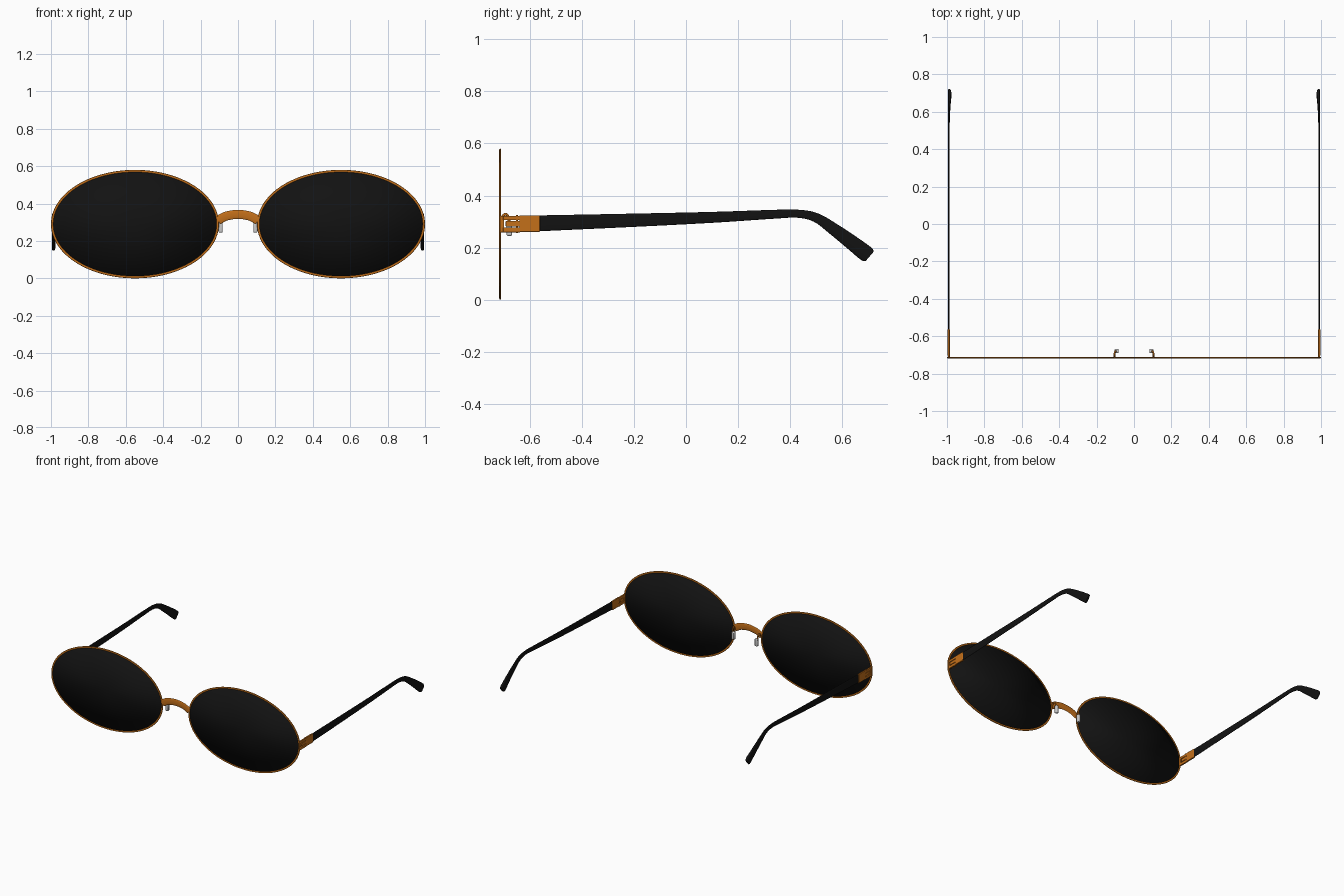
import bpy, bmesh
from math import sin, cos, pi, hypot
from mathutils import Vector

if "Cube" in bpy.data.objects:
    bpy.data.objects.remove(bpy.data.objects["Cube"])


def material(name, rgb):
    m = bpy.data.materials.new(name)
    m.diffuse_color = (*rgb, 1)
    m.use_nodes = True
    m.node_tree.nodes["Principled BSDF"].inputs["Base Color"].default_value = m.diffuse_color
    return m


GOLD = material("bronze_metal", (0.55, 0.16, 0.01))
BLACK = material("black_plastic", (0.006, 0.006, 0.006))
LENS = material("dark_lens", (0.006, 0.006, 0.006))
FRONT_Y = -0.7145
CX, CZ, RX, RZ = 0.551, 0.29, 0.449, 0.29


def finish(name, bm, mat=None, mirror=True, angle=0.6, bevel=0):
    """Turn a bmesh into a smooth-shaded object, mirrored across x = 0."""
    bmesh.ops.recalc_face_normals(bm, faces=bm.faces)
    me = bpy.data.meshes.new(name)
    bm.to_mesh(me)
    bm.free()
    ob = bpy.data.objects.new(name, me)
    bpy.context.collection.objects.link(ob)
    if mat:
        me.materials.append(mat)
    bpy.ops.object.select_all(action='DESELECT')
    ob.select_set(True)
    bpy.context.view_layer.objects.active = ob
    if angle is None:
        bpy.ops.object.shade_smooth()
    else:
        bpy.ops.object.shade_smooth_by_angle(angle=angle)
    if bevel:
        b = ob.modifiers.new("bevel", 'BEVEL')
        b.width, b.segments = bevel, 2
    if mirror:
        ob.modifiers.new("mirror", 'MIRROR')
    return ob


def loft(sections, closed=False):
    """Skin a list of cross-section loops."""
    bm = bmesh.new()
    loops = [[bm.verts.new(p) for p in s] for s in sections]
    n, m = len(loops), len(loops[0])
    for i in range(n if closed else n - 1):
        a, b = loops[i], loops[(i + 1) % n]
        for j in range(m):
            k = (j + 1) % m
            bm.faces.new((a[j], a[k], b[k], b[j]))
    if not closed:
        bm.faces.new(loops[0])
        bm.faces.new(loops[-1])
    return bm


def oval(c, u, v, n=12, power=1.0):
    """Superellipse section around c; power < 1 squares it off."""
    def f(t):
        return (abs(t) ** power) * (1 if t > 0 else -1)
    return [Vector(c) + Vector(u) * f(cos(2 * pi * i / n)) + Vector(v) * f(sin(2 * pi * i / n))
            for i in range(n)]


def box(name, lo, hi, mat, bevel=0.0015):
    bm = bmesh.new()
    bmesh.ops.create_cube(bm, size=1)
    lo, hi = Vector(lo), Vector(hi)
    for v in bm.verts:
        v.co = Vector((lo[k] + (v.co[k] + 0.5) * (hi[k] - lo[k]) for k in range(3)))
    return finish(name, bm, mat, bevel=bevel)


def spline(pts, steps):
    """Catmull-Rom interpolation of tuples."""
    p = [Vector(q) for q in pts]
    p = [2 * p[0] - p[1]] + p + [2 * p[-1] - p[-2]]
    out = []
    for i in range(1, len(p) - 2):
        a, b, c, d = p[i - 1:i + 3]
        for s in range(steps):
            t = s / steps
            out.append(0.5 * (2 * b + (c - a) * t + (2 * a - 5 * b + 4 * c - d) * t * t
                              + (3 * b - a - 3 * c + d) * t ** 3))
    return out + [p[-2]]


# Rims: thin wire swept round each oval
N = 96
secs = []
for i in range(N):
    t = 2 * pi * i / N
    nx, nz = cos(t) / RX, sin(t) / RZ
    nrm = Vector((nx, 0, nz)) / hypot(nx, nz)
    c = Vector((CX + RX * cos(t), FRONT_Y, CZ + RZ * sin(t))) - nrm * 0.0065
    secs.append(oval(c, nrm * 0.0065, (0, 0.0038, 0), 8, 0.7))
finish("rims", loft(secs, True), GOLD)

# Lenses: thin discs, smoothed over the edge for a soft domed shading
bm = bmesh.new()
rings = []
for y in (-0.0022, 0.0022):
    ring = [bm.verts.new((CX + (RX - 0.009) * cos(2 * pi * i / N), FRONT_Y + y,
                          CZ + (RZ - 0.009) * sin(2 * pi * i / N))) for i in range(N)]
    mid = bm.verts.new((CX, FRONT_Y + y * 1.3, CZ))
    for i in range(N):
        bm.faces.new((mid, ring[i], ring[(i + 1) % N]))
    rings.append(ring)
for i in range(N):
    k = (i + 1) % N
    bm.faces.new((rings[0][i], rings[0][k], rings[1][k], rings[1][i]))
finish("lenses", bm, LENS, angle=None)

# Bridge: flat arched bar
path = spline([(-0.107, 0, 0.310), (-0.065, 0, 0.332), (0, 0, 0.342),
               (0.065, 0, 0.332), (0.107, 0, 0.310)], 6)
secs = []
for i, p in enumerate(path):
    d = (path[min(i + 1, len(path) - 1)] - path[max(i - 1, 0)]).normalized()
    secs.append(oval(p + Vector((0, FRONT_Y, 0)), Vector((-d.z, 0, d.x)) * 0.024, (0, 0.0042, 0), 16))
finish("bridge", loft(secs), GOLD, mirror=False, angle=1.2)

# Nose pad arms: small bent wires behind the rims
path = spline([(0.105, -0.713, 0.300), (0.105, -0.703, 0.322), (0.104, -0.692, 0.328),
               (0.100, -0.682, 0.315), (0.097, -0.679, 0.285)], 5)
secs = []
for i, p in enumerate(path):
    d = (path[min(i + 1, len(path) - 1)] - path[max(i - 1, 0)]).normalized()
    u = d.cross(Vector((1, 0, 0))).normalized()
    secs.append(oval(p, u * 0.005, u.cross(d) * 0.005, 8))
finish("nose_pad_arms", loft(secs), GOLD, angle=1.2)

# Nose pads
box("nose_pads", (0.082, -0.690, 0.245), (0.104, -0.668, 0.300), None, bevel=0.005)

# Hinges: frame bracket with two lugs, temple tongue between them, pin
box("hinge_plate", (0.985, -0.716, 0.258), (0.995, -0.699, 0.322), GOLD)
box("hinge_upper_lug", (0.985, -0.703, 0.305), (0.996, -0.637, 0.322), GOLD)
box("hinge_lower_lug", (0.985, -0.703, 0.258), (0.996, -0.637, 0.277), GOLD)
box("hinge_tongue", (0.986, -0.693, 0.281), (0.995, -0.630, 0.302), GOLD)
bm = loft([oval((0.989, -0.650, z), (0.004, 0, 0), (0, 0.004, 0), 12) for z in (0.256, 0.325)])
finish("hinge_pin", bm, GOLD)
box("temple_sleeve", (0.985, -0.640, 0.260), (0.996, -0.562, 0.324), GOLD)

# Temples: y, z, half height, half thickness along the arm
keys = [(-0.567, 0.293, 0.0305, 0.004), (-0.2, 0.305, 0.0255, 0.004), (0.1, 0.316, 0.021, 0.004),
        (0.34, 0.328, 0.017, 0.004), (0.43, 0.330, 0.0155, 0.004), (0.50, 0.315, 0.018, 0.0045),
        (0.57, 0.269, 0.0235, 0.005), (0.64, 0.217, 0.0285, 0.007), (0.685, 0.182, 0.031, 0.009),
        (0.700, 0.171, 0.029, 0.0085), (0.706, 0.166, 0.023, 0.006)]
path = spline([k[:2] + (0,) for k in keys], 5)
size = spline([k[2:] + (0,) for k in keys], 5)
secs = []
for i, (p, s) in enumerate(zip(path, size)):
    d = (path[min(i + 1, len(path) - 1)] - path[max(i - 1, 0)]).normalized()
    secs.append(oval((0.9945 - s.y, p.x, p.y), (s.y, 0, 0), Vector((0, -d.y, d.x)) * s.x, 16, 0.6))
finish("temples", loft(secs), BLACK, angle=0.9)
